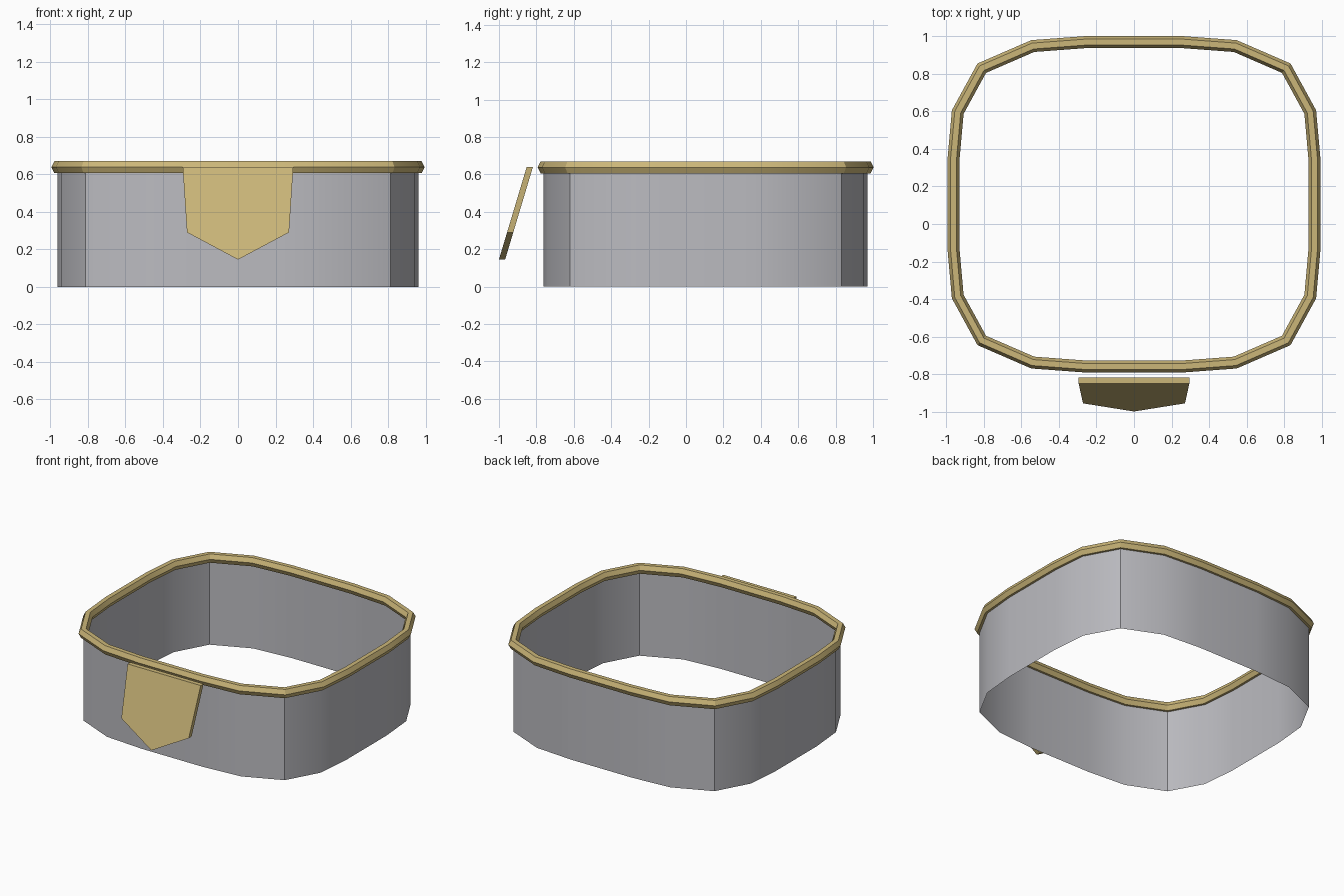
import bpy, bmesh, math
from mathutils import Vector

cube = bpy.data.objects.get("Cube")
if cube:
    bpy.data.objects.remove(cube, do_unlink=True)


def material(name, rgb):
    m = bpy.data.materials.new(name)
    m.use_nodes = True
    m.diffuse_color = (*rgb, 1)
    m.node_tree.nodes["Principled BSDF"].inputs["Base Color"].default_value = (*rgb, 1)
    return m


gold = material("pale gold", (0.60, 0.47, 0.19))
grey = material("steel grey", (0.50, 0.50, 0.53))


def finish(name, bm, mat):
    me = bpy.data.meshes.new(name)
    bm.to_mesh(me)
    bm.free()
    me.materials.append(mat)
    ob = bpy.data.objects.new(name, me)
    bpy.context.collection.objects.link(ob)
    bpy.ops.object.select_all(action='DESELECT')
    ob.select_set(True)
    bpy.context.view_layer.objects.active = ob
    bpy.ops.object.shade_smooth_by_angle(angle=math.radians(30))
    return ob


# Rounded-square outline: one quadrant mirrored into a counter-clockwise loop
CENTRE_Y = 0.105
quad = [(0.963, 0.235), (0.94, 0.492), (0.812, 0.726), (0.54, 0.844), (0.245, 0.866)]
half = quad + [(-x, y) for x, y in reversed(quad)]
outline = [Vector(p) for p in half + [(-x, -y) for x, y in half]]
N = len(outline)


def miter(i):
    """Outward offset direction at a corner, scaled to keep an even width."""
    a, b, c = outline[i - 1], outline[i], outline[(i + 1) % N]
    n1 = Vector(((b - a).y, -(b - a).x)).normalized()
    n2 = Vector(((c - b).y, -(c - b).x)).normalized()
    m = (n1 + n2).normalized()
    return m / m.dot(n1)


def sweep(bm, profile, closed):
    """Sweep (offset, height) points round the outline."""
    rings = []
    for i, p in enumerate(outline):
        m = miter(i)
        rings.append([bm.verts.new((*(p + m * o + Vector((0, CENTRE_Y))), z))
                      for o, z in profile])
    k = len(profile)
    for i in range(N):
        a, b = rings[i], rings[(i + 1) % N]
        for j in range(k if closed else k - 1):
            j2 = (j + 1) % k
            bm.faces.new((a[j], b[j], b[j2], a[j2]))


# Thin band wall, open at top and bottom
bm = bmesh.new()
sweep(bm, [(0, 0), (0, 0.638)], False)
finish("band_wall", bm, grey)

# Six-sided rolled rim
bm = bmesh.new()
R = 0.032
hexagon = [(R * math.cos(k * math.pi / 3), 0.638 + 0.037 * math.sin(k * math.pi / 3))
           for k in range(6)]
sweep(bm, hexagon, True)
finish("rim", bm, gold)

# Leaning pointed plate in front
bm = bmesh.new()
shape = [(-0.295, 0.64), (-0.272, 0.29), (0, 0.145), (0.272, 0.29), (0.295, 0.64)]
lean = lambda z: -1.0 + (z - 0.145) * 0.30
face = bm.faces.new([bm.verts.new((x, lean(z), z)) for x, z in shape])
ext = bmesh.ops.extrude_face_region(bm, geom=[face], use_keep_orig=True)
bmesh.ops.translate(bm, vec=(0, 0.033, 0),
                    verts=[v for v in ext["geom"] if isinstance(v, bmesh.types.BMVert)])
bmesh.ops.recalc_face_normals(bm, faces=bm.faces)
finish("front_plate", bm, gold)
